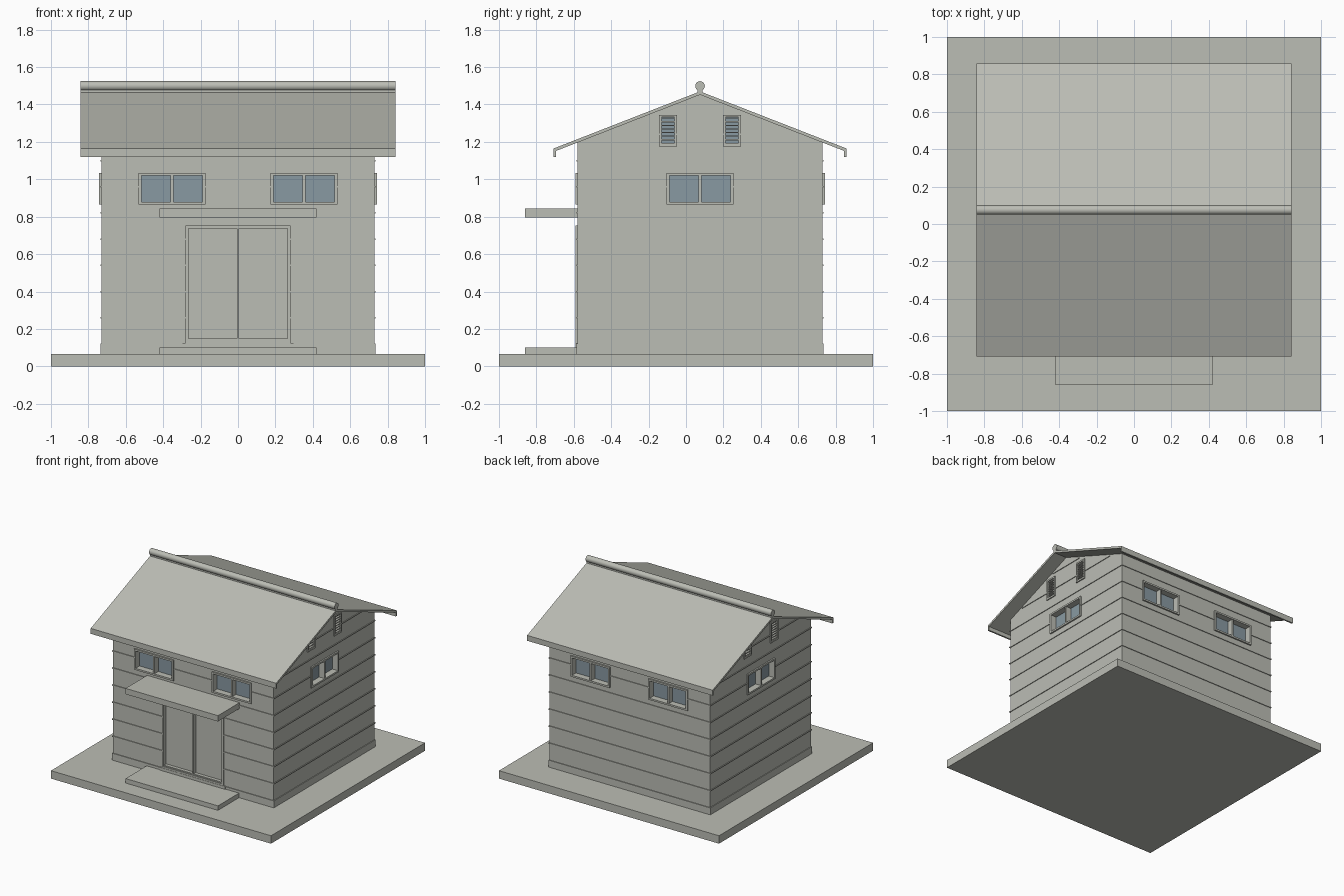
import bpy, bmesh, math
from mathutils import Vector, Matrix

if "Cube" in bpy.data.objects:
    bpy.data.objects.remove(bpy.data.objects["Cube"])

# Colours
def material(name, rgb):
    m = bpy.data.materials.new(name)
    m.diffuse_color = (*rgb, 1)
    m.use_nodes = True
    m.node_tree.nodes["Principled BSDF"].inputs["Base Color"].default_value = m.diffuse_color
    return m

GREY = material("warm_grey", (0.50, 0.51, 0.46))
GLASS = material("blue_grey_glass", (0.25, 0.32, 0.36))

# House footprint
HX, Y0, Y1, MID = 0.73, -0.58, 0.73, 0.075
BASE = 0.065
SLOPE = 0.39          # roof rise over run
APEX = 1.452          # underside of the roof at the ridge


def finish(name, bm, mat):
    bmesh.ops.recalc_face_normals(bm, faces=bm.faces)
    me = bpy.data.meshes.new(name)
    bm.to_mesh(me)
    bm.free()
    ob = bpy.data.objects.new(name, me)
    bpy.context.collection.objects.link(ob)
    me.materials.append(mat)
    return ob


def boxes(name, items, mat=GREY):
    """One object made of boxes, each (x0, x1, y0, y1, z0, z1)."""
    bm = bmesh.new()
    for x0, x1, y0, y1, z0, z1 in items:
        size = (abs(x1 - x0), abs(y1 - y0), abs(z1 - z0))
        mid = Vector(((x0 + x1) / 2, (y0 + y1) / 2, (z0 + z1) / 2))
        bmesh.ops.create_cube(bm, size=1, matrix=Matrix.Translation(mid) @ Matrix.Diagonal((*size, 1)))
    return finish(name, bm, mat)


def extrude_x(name, profile, half, mat=GREY):
    """Prism along x from a (y, z) outline."""
    bm = bmesh.new()
    f = bm.faces.new([bm.verts.new((-half, y, z)) for y, z in profile])
    ext = bmesh.ops.extrude_face_region(bm, geom=[f])
    verts = [v for v in ext["geom"] if isinstance(v, bmesh.types.BMVert)]
    bmesh.ops.translate(bm, verts=verts, vec=(2 * half, 0, 0))
    return finish(name, bm, mat)


def on_wall(wall, u0, u1, z0, z1, d0, d1):
    """Box on a wall: u runs along it, d points outward from its face."""
    if wall == "front":
        return (u0, u1, Y0 - d0, Y0 - d1, z0, z1)
    if wall == "back":
        return (u0, u1, Y1 + d0, Y1 + d1, z0, z1)
    s = 1 if wall == "right" else -1
    return (s * (HX + d0), s * (HX + d1), u0, u1, z0, z1)


def frame(wall, u0, u1, z0, z1, t, d0, d1):
    """Four bars around an opening."""
    return [on_wall(wall, u0, u0 + t, z0, z1, d0, d1),
            on_wall(wall, u1 - t, u1, z0, z1, d0, d1),
            on_wall(wall, u0 + t, u1 - t, z0, z0 + t, d0, d1),
            on_wall(wall, u0 + t, u1 - t, z1 - t, z1, d0, d1)]


# Ground slab, doorstep and canopy
boxes("base_slab", [(-1, 1, -1, 1, 0, BASE)])
boxes("door_step", [(-0.42, 0.42, -0.86, Y0 + 0.01, BASE - 0.005, 0.102)])
boxes("door_canopy", [(-0.42, 0.42, -0.86, Y0 + 0.01, 0.795, 0.843)])

# Walls with gables
eave = APEX - SLOPE * (MID - Y0)
walls = extrude_x("walls", [(Y0, BASE - 0.005), (Y1, BASE - 0.005), (Y1, eave), (MID, APEX), (Y0, eave)], HX)

# Skirting and thin siding laps, narrowing inside the gables
p = 0.006
laps = [(-HX - p, HX + p, Y0 - p, Y1 + p, BASE - 0.003, 0.122)]
for i in range(1, 10):
    z = 0.12 + 0.14 * i
    if z < eave - 0.02:
        half = MID - Y0 + p
    else:
        half = (APEX - z) / SLOPE - 0.03
    laps.append((-HX - p, HX + p, MID - half, MID + half, z - 0.004, z + 0.004))
siding = boxes("siding_laps", laps)

# Windows, vents and door: bars, glass and wall openings
window_bars, glass, vent_bars, openings = [], [], [], []
windows = [(w, c) for w in ("front", "back") for c in (-0.353, 0.353)]
windows += [(w, MID) for w in ("left", "right")]
for w, c in windows:
    a, b, z0, z1 = c - 0.178, c + 0.178, 0.865, 1.035
    window_bars += frame(w, a, b, z0, z1, 0.014, -0.045, 0.012)
    window_bars.append(on_wall(w, c - 0.007, c + 0.007, z0 + 0.014, z1 - 0.014, -0.045, 0.007))
    glass.append(on_wall(w, a + 0.008, b - 0.008, z0 + 0.008, z1 - 0.008, -0.048, -0.04))
    openings.append(on_wall(w, a + 0.004, b - 0.004, z0 + 0.004, z1 - 0.004, -0.05, 0.03))

for w in ("left", "right"):
    for c in (MID - 0.172, MID + 0.172):
        a, b, z0, z1 = c - 0.048, c + 0.048, 1.175, 1.345
        vent_bars += frame(w, a, b, z0, z1, 0.013, -0.03, 0.009)
        for i in range(8):
            z = z0 + 0.017 + i * 0.0193
            vent_bars.append(on_wall(w, a + 0.013, b - 0.013, z - 0.003, z + 0.003, -0.03, 0.003))
        glass.append(on_wall(w, a + 0.008, b - 0.008, z0 + 0.008, z1 - 0.008, -0.033, -0.025))
        openings.append(on_wall(w, a + 0.004, b - 0.004, z0 + 0.004, z1 - 0.004, -0.035, 0.03))

boxes("window_frames", window_bars)
boxes("window_glass", glass, GLASS)
boxes("vent_louvres", vent_bars)

door = frame("front", -0.28, 0.28, 0.124, 0.752, 0.015, -0.035, 0.01)
door.append(on_wall("front", -0.005, 0.005, 0.139, 0.737, -0.035, 0.006))
door.append(on_wall("front", -0.265, 0.265, 0.139, 0.148, -0.035, 0.003))
boxes("door_frame", door)
boxes("door_leaves", [on_wall("front", s * 0.004, s * 0.27, 0.135, 0.742, -0.036, -0.025) for s in (-1, 1)])
boxes("door_sill", [on_wall("front", -0.298, 0.298, 0.1, 0.125, -0.03, 0.012)])
openings.append(on_wall("front", -0.276, 0.276, 0.128, 0.748, -0.04, 0.03))

# Cut the openings
cutter = boxes("opening_cutter", openings)
cutter.hide_render = True
cutter.hide_viewport = True
for ob in (walls, siding):
    mod = ob.modifiers.new("openings", "BOOLEAN")
    mod.operation = "DIFFERENCE"
    mod.solver = "EXACT"
    mod.use_self = ob is siding
    mod.object = cutter

# Roof with turned-down eaves
run, t, lip = 0.783, 0.018, 0.013
low = APEX - SLOPE * (run - lip)
half_top = [(run, APEX + t - SLOPE * run), (run, 1.12), (run - lip, 1.12), (run - lip, low)]
outline = [(MID, APEX + t)] + [(MID + y, z) for y, z in half_top]
outline += [(MID, APEX)] + [(MID - y, z) for y, z in reversed(half_top)]
extrude_x("roof", outline, 0.843)

# Rounded ridge cap on a narrow neck
r, zc, steps = 0.0255, 1.499, 24
cap = []
for i in range(steps + 1):
    a = math.radians(-60 + 300 * i / steps)
    cap.append((MID + r * math.cos(a), zc + r * math.sin(a)))
cap += [(MID - 0.013, 1.458), (MID + 0.013, 1.458)]
ridge = extrude_x("ridge_cap", cap, 0.843)
bpy.context.view_layer.objects.active = ridge
ridge.select_set(True)
bpy.ops.object.shade_smooth_by_angle(angle=math.radians(35))
